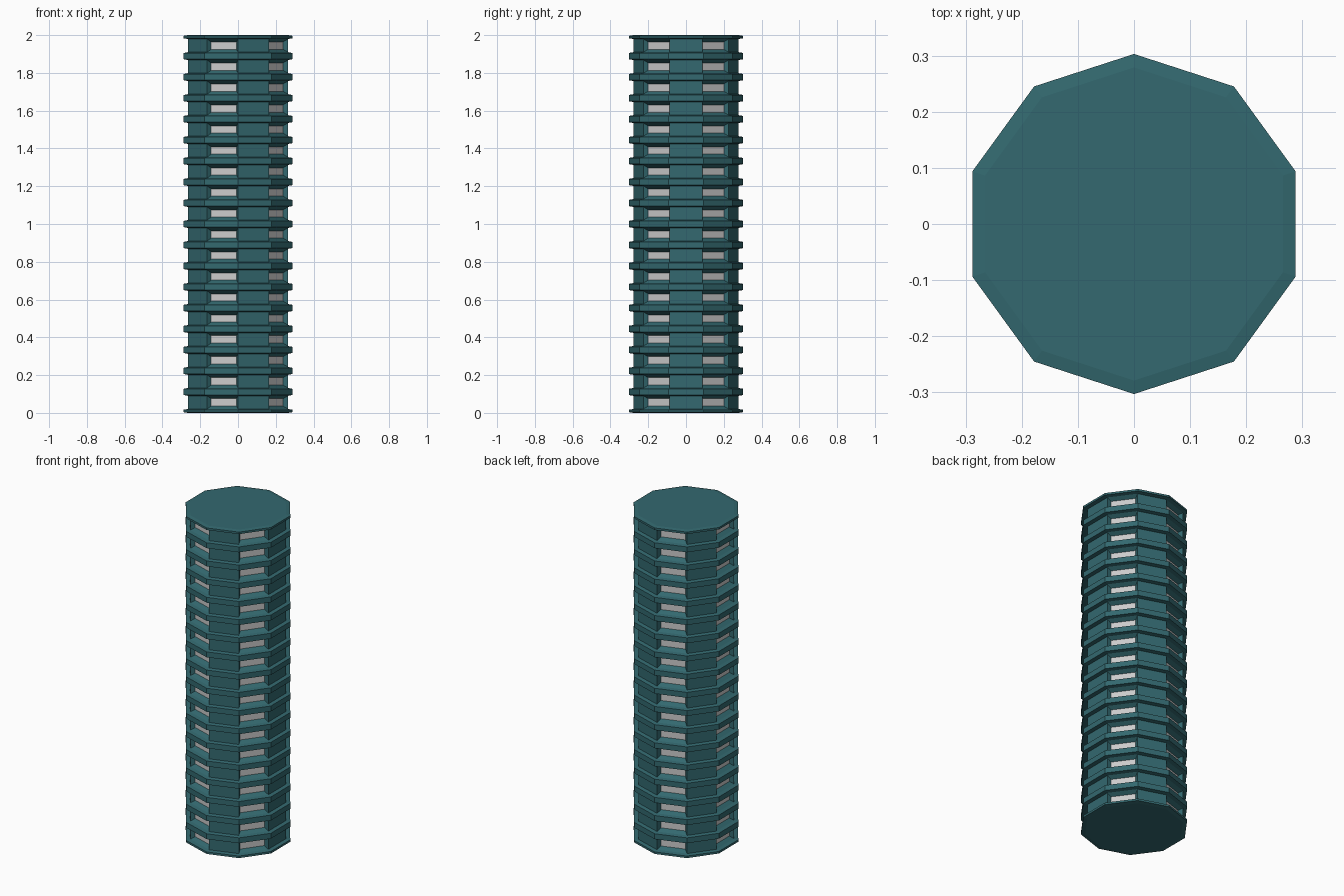
import bpy, bmesh
from math import cos, sin, radians

if "Cube" in bpy.data.objects:
    bpy.data.objects.remove(bpy.data.objects["Cube"])

FLOORS, SIDES = 18, 10
PITCH = 2.0 / FLOORS
R_WALL, R_SLAB = 0.279, 0.303
HALF = 0.0205      # half thickness of a floor slab
DROP = 0.004       # slight slope on the slab rims


def material(name, color):
    m = bpy.data.materials.new(name)
    m.diffuse_color = color
    m.use_nodes = True
    m.node_tree.nodes["Principled BSDF"].inputs["Base Color"].default_value = m.diffuse_color
    return m


# Vertical profile (radius, height): half slab, wall, half slab, per floor
profile = [(R_WALL, 0.0), (R_SLAB, DROP)]
wall_rows = []
for f in range(FLOORS):
    base, top = f * PITCH, (f + 1) * PITCH
    profile += [(R_SLAB, base + HALF - DROP), (R_WALL, base + HALF)]
    wall_rows.append(len(profile) - 1)
    profile += [(R_WALL, top - HALF), (R_SLAB, top - HALF + DROP)]
profile += [(R_SLAB, 2.0 - DROP), (R_WALL, 2.0)]

# Ten-sided rings, first facet facing +x
bm = bmesh.new()
rings = []
for r, z in profile:
    rings.append([bm.verts.new((r * cos(radians(36 * i - 18)), r * sin(radians(36 * i - 18)), z))
                  for i in range(SIDES)])

# Skin between rings; every other wall facet holds a window
windows = []
for row in range(len(rings) - 1):
    a, b = rings[row], rings[row + 1]
    for i in range(SIDES):
        j = (i + 1) % SIDES
        face = bm.faces.new((a[i], a[j], b[j], b[i]))
        if row in wall_rows and i % 2 == 1:
            windows.append(face)
bm.faces.new(rings[0][::-1])
bm.faces.new(rings[-1])
bm.normal_update()

# Sunken windows with sloped surrounds; the remaining inner face is the pane
bmesh.ops.inset_individual(bm, faces=windows, thickness=0.022, depth=-0.022)
for face in windows:
    face.material_index = 1

mesh = bpy.data.meshes.new("tower")
bm.to_mesh(mesh)
bm.free()
mesh.materials.append(material("teal_cladding", (0.033, 0.14, 0.16, 1)))
mesh.materials.append(material("window_panes", (0.8, 0.8, 0.78, 1)))
bpy.context.collection.objects.link(bpy.data.objects.new("tower", mesh))
